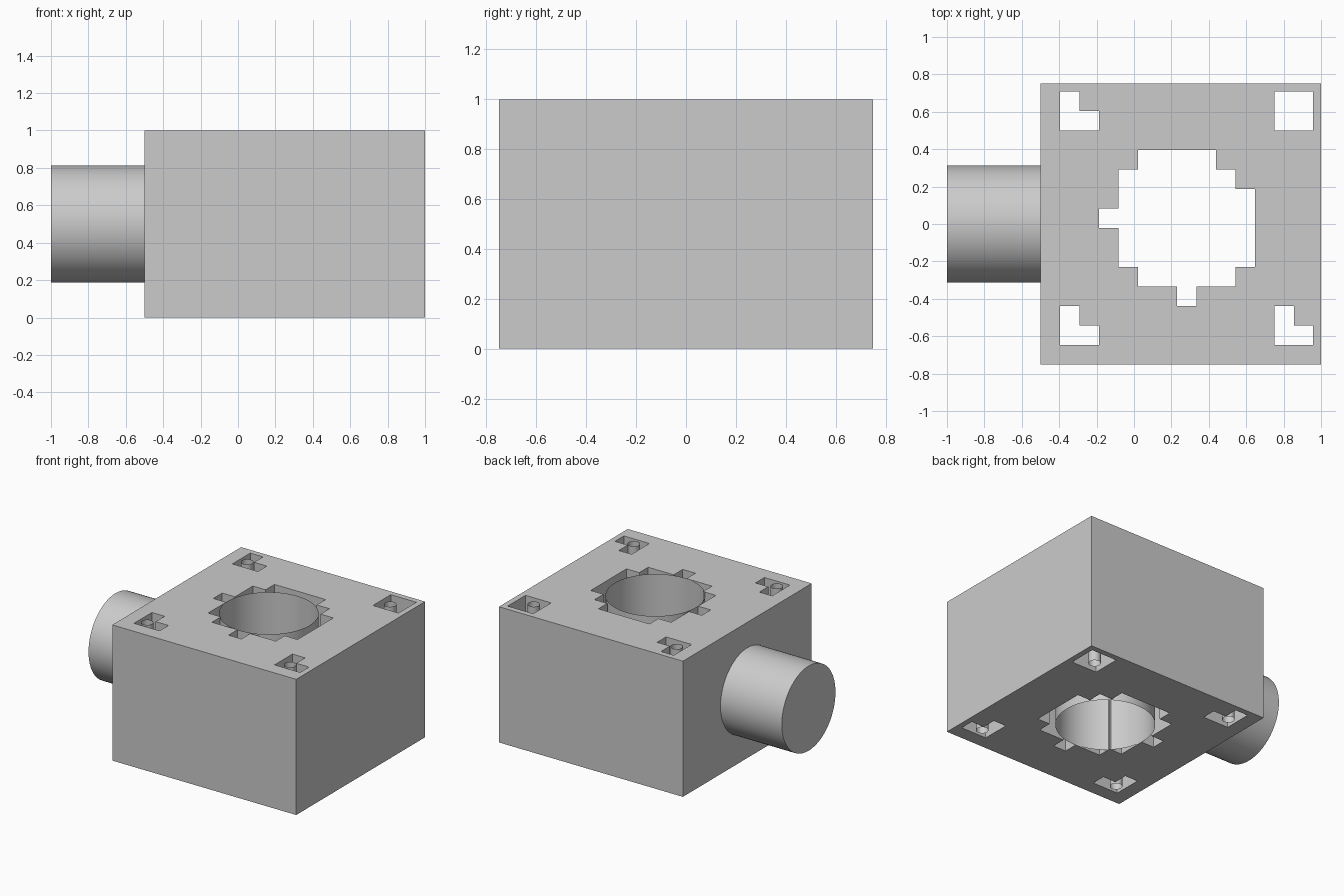
import bpy, bmesh
from mathutils import Matrix, Vector

cube = bpy.data.objects.get("Cube")
if cube:
    bpy.data.objects.remove(cube, do_unlink=True)

CELL = 5 / 48            # pitch of the stepped cut-outs
ORIGIN = Vector((-0.5, -0.75, 0))

grey = bpy.data.materials.new("light_grey")
grey.use_nodes = True
grey.diffuse_color = (0.6, 0.6, 0.6, 1)
grey.node_tree.nodes["Principled BSDF"].inputs["Base Color"].default_value = (0.6, 0.6, 0.6, 1)


def add_object(name, data):
    obj = bpy.data.objects.new(name, data)
    bpy.context.collection.objects.link(obj)
    bpy.ops.object.select_all(action='DESELECT')
    obj.select_set(True)
    bpy.context.view_layer.objects.active = obj
    return obj


def cylinder(name, centre, radius, length, sides, capped, axis='Z'):
    bm = bmesh.new()
    rot = Matrix.Rotation(1.5707963, 4, 'Y') if axis == 'X' else Matrix()
    bmesh.ops.create_cone(bm, cap_ends=capped, segments=sides, radius1=radius,
                          radius2=radius, depth=length,
                          matrix=Matrix.Translation(centre) @ rot)
    mesh = bpy.data.meshes.new(name)
    bm.to_mesh(mesh)
    bm.free()
    mesh.materials.append(grey)
    add_object(name, mesh)
    bpy.ops.object.shade_smooth_by_angle()


# Block: square profile with stepped shafts, extruded to full height
main_shaft = [(5, 11), (9, 11), (9, 10), (10, 10), (10, 9), (11, 9), (11, 5), (10, 5),
              (10, 4), (8, 4), (8, 3), (7, 3), (7, 4), (5, 4), (5, 5), (4, 5), (4, 7),
              (3, 7), (3, 8), (4, 8), (4, 10), (5, 10)]
ell = [(0, 0), (2, 0), (2, 1), (1, 1), (1, 2), (0, 2)]
square = [(0, 0), (2, 0), (2, 2), (0, 2)]
side = 1.5 / CELL
loops = [[(0, 0), (side, 0), (side, side), (0, side)], main_shaft]
for shape, cx, cy in ((ell, 1, 1), (ell, 12, 1), (ell, 1, 12), (square, 12, 12)):
    loops.append([(x + cx, y + cy) for x, y in shape])

curve = bpy.data.curves.new("block", 'CURVE')
curve.dimensions = '2D'
curve.fill_mode = 'BOTH'
curve.extrude = 0.5
for loop in loops:
    spline = curve.splines.new('POLY')
    spline.points.add(len(loop) - 1)
    for point, (x, y) in zip(spline.points, loop):
        point.co = (ORIGIN.x + x * CELL, ORIGIN.y + y * CELL, 0, 1)
    spline.use_cyclic_u = True
block = add_object("block", curve)
bpy.ops.object.convert(target='MESH')
block = bpy.context.view_layer.objects.active
block.name = "block"
bm = bmesh.new()
bm.from_mesh(block.data)
bmesh.ops.translate(bm, verts=bm.verts, vec=(0, 0, 0.5))
bmesh.ops.remove_doubles(bm, verts=bm.verts, dist=0.0001)
bmesh.ops.recalc_face_normals(bm, faces=bm.faces)
for face in bm.faces:
    face.smooth = False
    face.material_index = 0
bm.to_mesh(block.data)
bm.free()
block.data.materials.clear()
block.data.materials.append(grey)

# Open sleeves: one in the main shaft, one in each corner shaft
cylinder("main_sleeve", (0.25, 0, 0.5), 1 / 3, 1, 64, False)
for sx, x_name in ((-1, "right"), (1, "left")):
    for sy, y_name in ((-1, "front"), (1, "back")):
        cylinder(f"{y_name}_{x_name}_bolt_sleeve", (0.25 + sx * 0.583, sy * 0.583, 0.5),
                 0.042, 1, 32, False)

# Solid side pipe
cylinder("side_pipe", (-0.75, 0, 0.5), 0.3125, 0.5, 64, True, 'X')
